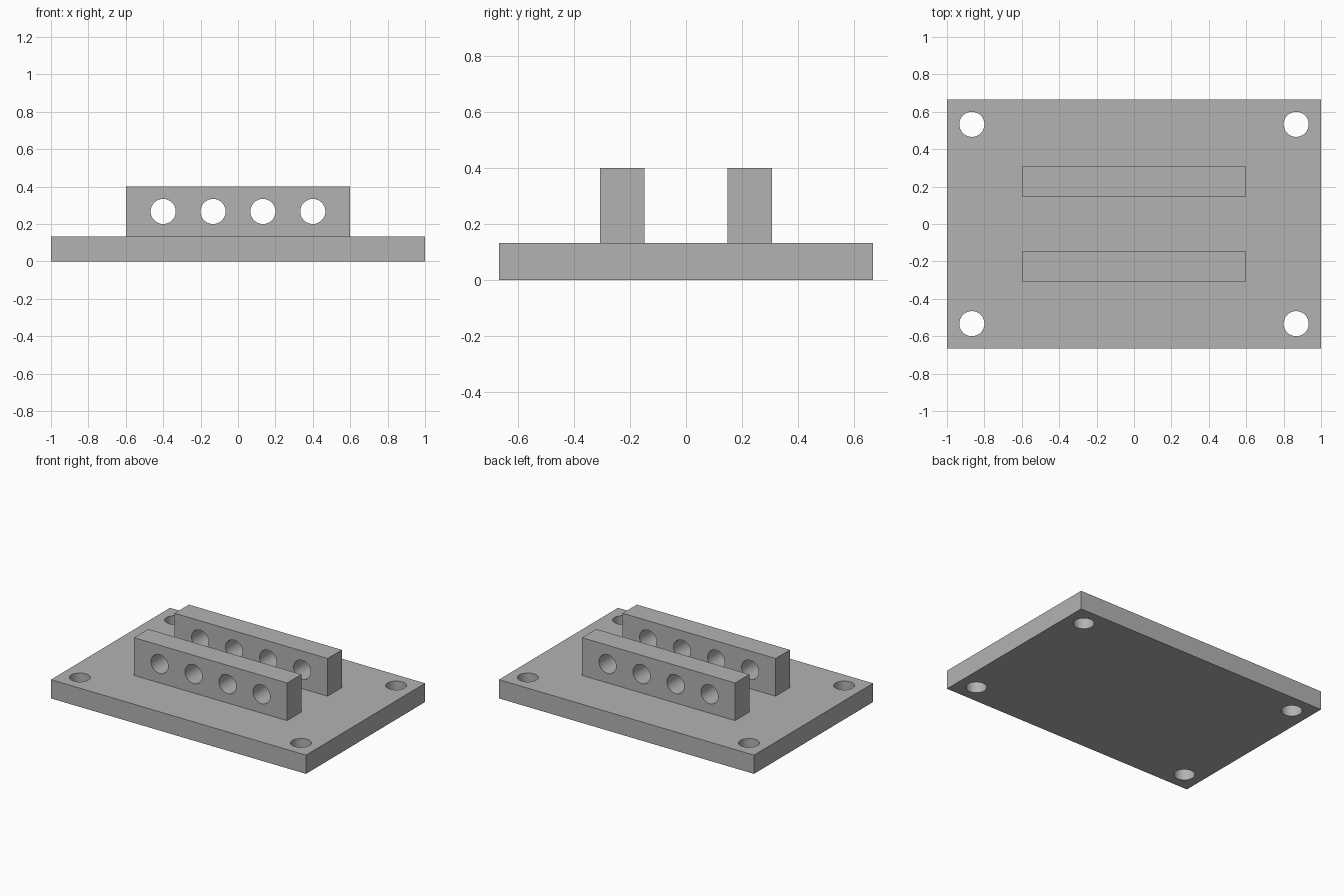
import bpy
import math

cube = bpy.data.objects.get("Cube")
if cube:
    bpy.data.objects.remove(cube, do_unlink=True)

HOLE_RADIUS = 0.067

grey = bpy.data.materials.new("plain grey")
grey.use_nodes = True
colour = (0.45, 0.45, 0.45, 1)
grey.diffuse_color = colour
grey.node_tree.nodes["Principled BSDF"].inputs["Base Color"].default_value = colour


def box(name, size, centre):
    bpy.ops.mesh.primitive_cube_add(size=1, location=centre)
    obj = bpy.context.object
    obj.name = name
    obj.scale = size
    bpy.ops.object.transform_apply(location=False, rotation=False, scale=True)
    obj.data.materials.append(grey)
    return obj


def drill(obj, centres, rotation=(0, 0, 0)):
    """Cut a row of round through holes and shade their walls smooth."""
    cutters = []
    for centre in centres:
        bpy.ops.mesh.primitive_cylinder_add(
            vertices=64, radius=HOLE_RADIUS, depth=0.5,
            location=centre, rotation=rotation)
        cutter = bpy.context.object
        cutter.hide_render = True
        cutter.data.materials.append(grey)
        cutters.append(cutter)
        mod = obj.modifiers.new("hole", 'BOOLEAN')
        mod.operation = 'DIFFERENCE'
        mod.solver = 'EXACT'
        mod.object = cutter
    bpy.ops.object.select_all(action='DESELECT')
    obj.select_set(True)
    bpy.context.view_layer.objects.active = obj
    for mod in list(obj.modifiers):
        bpy.ops.object.modifier_apply(modifier=mod.name)
    for cutter in cutters:
        bpy.data.objects.remove(cutter, do_unlink=True)
    bpy.ops.object.shade_smooth_by_angle(angle=math.radians(30))


# Base plate with a mounting hole in each corner
base = box("base_plate", (2, 1.333, 0.133), (0, 0, 0.0665))
drill(base, [(sx * 0.867, sy * 0.533, 0.0665) for sx in (-1, 1) for sy in (-1, 1)])

# Two upright rails, each with four cross holes
for name, side in (("front_rail", -1), ("back_rail", 1)):
    y = side * 0.227
    rail = box(name, (1.2, 0.16, 0.267), (0, y, 0.2665))
    drill(rail, [(-0.4 + i * 0.8 / 3, y, 0.267) for i in range(4)],
          (math.pi / 2, 0, 0))
